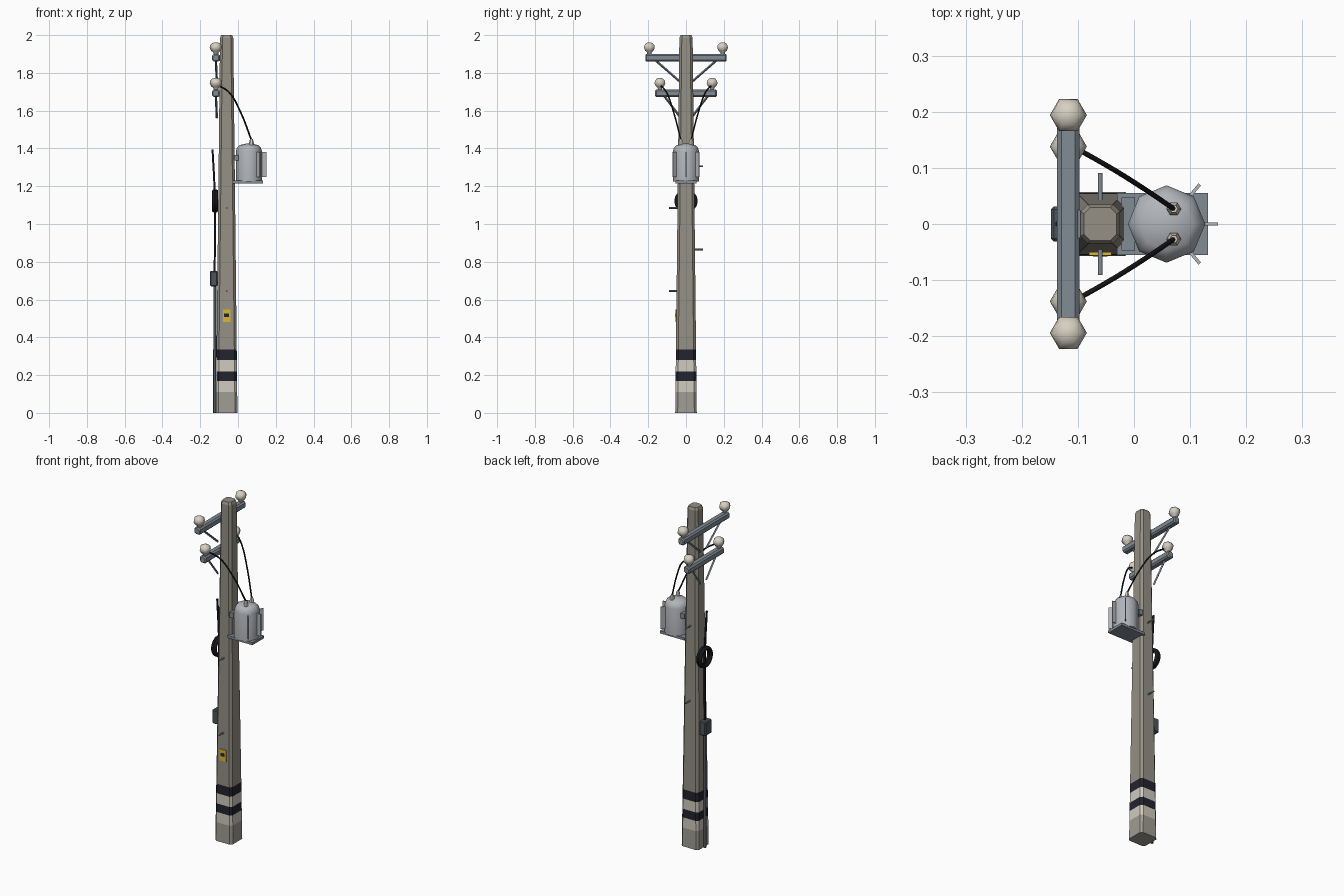
import bpy, bmesh, math
from mathutils import Vector, Matrix

cube = bpy.data.objects.get("Cube")
if cube:
    bpy.data.objects.remove(cube, do_unlink=True)


def material(name, rgb):
    m = bpy.data.materials.new(name)
    m.use_nodes = True
    col = (*rgb, 1)
    m.diffuse_color = col
    m.node_tree.nodes["Principled BSDF"].inputs["Base Color"].default_value = col
    return m


WOOD = material("weathered pole", (0.30, 0.28, 0.235))
FOOT = material("pole foot grey", (0.35, 0.335, 0.295))
PALE = material("pale band", (0.62, 0.59, 0.51))
DARK = material("dark band", (0.016, 0.017, 0.028))
STEEL = material("galvanised steel", (0.22, 0.26, 0.30))
TANK = material("tank grey", (0.44, 0.46, 0.49))
RUBBER = material("black rubber", (0.009, 0.009, 0.011))
YELLOW = material("sign yellow", (0.72, 0.48, 0.03))
CONDUIT = material("conduit grey", (0.075, 0.09, 0.11))
CERAMIC = material("cream ceramic", (0.68, 0.63, 0.54))

PX = -0.06      # pole axis
AX = -0.117     # crossarm axis
TX = 0.058      # transformer axis


def finish(name, bm, mats, smooth=None):
    bmesh.ops.recalc_face_normals(bm, faces=bm.faces[:])
    me = bpy.data.meshes.new(name)
    bm.to_mesh(me)
    bm.free()
    ob = bpy.data.objects.new(name, me)
    bpy.context.scene.collection.objects.link(ob)
    for m in mats:
        me.materials.append(m)
    if smooth:
        bpy.ops.object.select_all(action='DESELECT')
        ob.select_set(True)
        bpy.context.view_layer.objects.active = ob
        bpy.ops.object.shade_smooth_by_angle(angle=math.radians(smooth))
    return ob


def loft(bm, rings):
    """Skin a list of closed rings and cap both ends."""
    loops = [[bm.verts.new(p) for p in r] for r in rings]
    for a, b in zip(loops, loops[1:]):
        for i in range(len(a)):
            j = (i + 1) % len(a)
            bm.faces.new((a[i], a[j], b[j], b[i]))
    bm.faces.new(loops[0][::-1])
    bm.faces.new(loops[-1])


def octagon(h, c):
    """Square of half size h with corners cut by c."""
    k = h - c
    return [(h, -k), (h, k), (k, h), (-k, h), (-h, k), (-h, -k), (-k, -h), (k, -h)]


def box(name, lo, hi, mat, bevel=0, turn=None):
    bm = bmesh.new()
    lo, hi = Vector(lo), Vector(hi)
    bmesh.ops.create_cube(bm, size=1, matrix=Matrix.Translation((lo + hi) / 2) @ Matrix.Diagonal((*(hi - lo), 1)))
    if bevel:
        bmesh.ops.bevel(bm, geom=bm.edges[:], offset=bevel, segments=1, affect='EDGES')
    if turn:
        bm.transform(turn)
    return finish(name, bm, [mat])


def lathe(name, profile, sides, x, y, mat, smooth=50):
    bm = bmesh.new()
    loft(bm, [[(x + r * math.cos(math.tau * i / sides), y + r * math.sin(math.tau * i / sides), z)
               for i in range(sides)] for r, z in profile])
    return finish(name, bm, [mat], smooth)


def rod(name, a, b, r, mat, sides=6):
    bm = bmesh.new()
    a, b = Vector(a), Vector(b)
    rot = (b - a).to_track_quat('Z', 'Y').to_matrix().to_4x4()
    bmesh.ops.create_cone(bm, cap_ends=True, segments=sides, radius1=r, radius2=r, depth=(b - a).length,
                          matrix=Matrix.Translation((a + b) / 2) @ rot)
    return finish(name, bm, [mat], 61)


def cable(name, points, r, mat):
    """Round cable along a smooth curve, turned into a mesh."""
    cu = bpy.data.curves.new(name, 'CURVE')
    cu.dimensions = '3D'
    cu.bevel_depth, cu.bevel_resolution, cu.resolution_u, cu.use_fill_caps = r, 1, 4, True
    sp = cu.splines.new('BEZIER')
    sp.bezier_points.add(len(points) - 1)
    for bp, p in zip(sp.bezier_points, points):
        bp.co = p
        bp.handle_left_type = bp.handle_right_type = 'AUTO'
    ob = bpy.data.objects.new(name, cu)
    bpy.context.scene.collection.objects.link(ob)
    bpy.ops.object.select_all(action='DESELECT')
    ob.select_set(True)
    bpy.context.view_layer.objects.active = ob
    bpy.ops.object.convert(target='MESH')
    ob = bpy.context.object
    ob.data.materials.clear()
    ob.data.materials.append(mat)


# Tapered pole with chamfered corners and painted bands
def half(z):
    return 0.057 - 0.011 * z


bm = bmesh.new()
levels = [0, 0.11, 0.17, 0.22, 0.28, 0.335, 1.985]
rings = [[(PX + x, y, z) for x, y in octagon(half(z), 0.013)] for z in levels]
rings.append([(PX + x, y, 2.0) for x, y in octagon(0.029, 0.011)])
loft(bm, rings)
for f in bm.faces:
    z = f.calc_center_median().z
    f.material_index = sum(z > top for top in levels[1:6])
    if f.normal.z < -0.9 or z < 0.01:
        f.material_index = 0
finish("pole", bm, [FOOT, PALE, DARK, PALE, DARK, WOOD])

# Crossarms with insulators and diagonal braces
INSULATOR = [(0.012, -0.004), (0.014, 0.008), (0.025, 0.017), (0.033, 0.032),
             (0.030, 0.047), (0.019, 0.058), (0.006, 0.062)]
ARMS = [("upper", 1.88, 0.215, 0.194, 0.16), ("lower", 1.692, 0.163, 0.138, 0.115)]
for label, z, reach, seat, brace in ARMS:
    bm = bmesh.new()
    loft(bm, [[(AX + u, y, z + v) for u, v in octagon(h, 0.008)]
              for y, h in ((-reach, 0.015), (-reach + 0.006, 0.02), (reach - 0.006, 0.02), (reach, 0.015))])
    finish(label + "_crossarm", bm, [STEEL])
    for side, s in (("front", -1), ("back", 1)):
        lathe(f"{label}_{side}_insulator", [(r, z + 0.02 + h) for r, h in INSULATOR],
              6, AX, s * seat, CERAMIC, 75)
        rod(f"{label}_{side}_brace", (AX, s * brace, z - 0.015), (AX + 0.005, s * 0.028, z - 0.13),
            0.006, STEEL, 4)
    box(label + "_arm_mount", (AX, -0.025, z - 0.016), (PX, 0.025, z + 0.016), STEEL)

# Transformer tank, base plate and pole bracket
lathe("transformer_tank", [(0.069, 1.225), (0.069, 1.385), (0.063, 1.405), (0.048, 1.418), (0.012, 1.426)],
      8, TX, 0, TANK, 50)
box("transformer_base", (-0.03, -0.055, 1.214), (0.132, 0.055, 1.229), STEEL)
box("transformer_bracket", (-0.022, -0.047, 1.335), (0.002, 0.047, 1.365), STEEL)

# Cooling fins around the outer side of the tank
for i, deg in enumerate((-50, 0, 50)):
    turn = Matrix.Translation((TX, 0, 0)) @ Matrix.Rotation(math.radians(deg), 4, 'Z')
    box(f"cooling_fin_{i + 1}", (0.055, -0.003, 1.25), (0.092, 0.003, 1.38), TANK, 0, turn)

# Bushings and the drop wires that feed them
for side, s in (("front", -1), ("back", 1)):
    lathe(side + "_bushing", [(0.013, 1.41), (0.013, 1.43), (0.007, 1.45)], 6, 0.071, s * 0.027, CERAMIC)
    cable(side + "_drop_wire", [(-0.105, s * 0.136, 1.735), (-0.05, s * 0.105, 1.70),
                                (0.01, s * 0.068, 1.60), (0.071, s * 0.027, 1.445)], 0.0045, RUBBER)

# Climbing pegs alternate between front and back
for i in range(4):
    z, s = 0.645 + 0.22 * i, -1 if i % 2 == 0 else 1
    rod(f"climbing_peg_{i + 1}", (PX, s * 0.035, z), (PX, s * 0.091, z), 0.0045, STEEL)

# Conduit, junction box, cable and coil down the right side
rod("conduit", (-0.124, 0, 0), (-0.122, 0, 0.69), 0.008, CONDUIT, 8)
box("junction_box", (-0.148, -0.031, 0.67), (-0.108, 0.031, 0.752), CONDUIT, 0.005)
cable("riser_cable", [(-0.124, 0, 0.74), (-0.122, 0, 0.95), (-0.124, 0, 1.18), (-0.135, 0, 1.395)], 0.006, RUBBER)
for i, x in enumerate((-0.127, -0.116)):
    bpy.ops.mesh.primitive_torus_add(major_radius=0.051, minor_radius=0.011, major_segments=16,
                                     minor_segments=6, location=(x, 0, 1.122), rotation=(0, math.pi / 2, 0))
    coil = bpy.context.object
    coil.name = f"cable_coil_{i + 1}"
    coil.data.materials.append(RUBBER)
    bpy.ops.object.shade_smooth_by_angle(angle=math.radians(61))

# Warning plate on the front, with a dark label
box("warning_plate", (-0.08, -0.0565, 0.48), (-0.04, -0.0495, 0.547), YELLOW)
box("warning_label", (-0.073, -0.058, 0.508), (-0.047, -0.056, 0.526), DARK)
